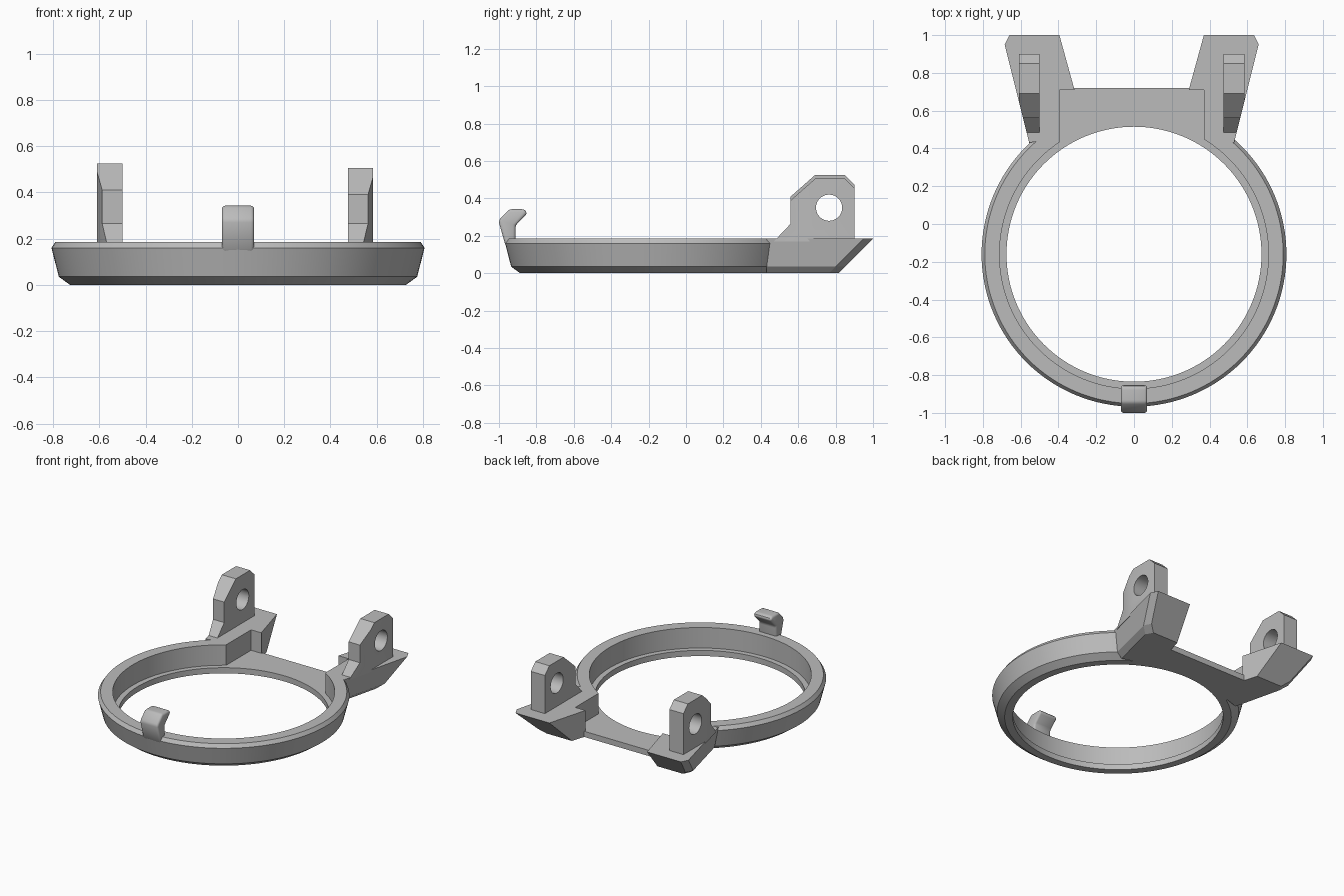
import bpy, bmesh, math
from mathutils import Vector

cube = bpy.data.objects.get("Cube")
if cube:
    bpy.data.objects.remove(cube, do_unlink=True)

grey = bpy.data.materials.new("plain grey")
grey.use_nodes = True
COLOUR = (0.5, 0.5, 0.5, 1)
grey.diffuse_color = COLOUR
grey.node_tree.nodes["Principled BSDF"].inputs["Base Color"].default_value = COLOUR

TOP, FLOOR, CY = 0.185, 0.04, -0.16   # rim height, lip height, ring centre
MID = -0.0125                         # mirror line of the hinge side


def finish(name, bm):
    bmesh.ops.recalc_face_normals(bm, faces=bm.faces)
    mesh = bpy.data.meshes.new(name)
    bm.to_mesh(mesh)
    bm.free()
    mesh.materials.append(grey)
    obj = bpy.data.objects.new(name, mesh)
    bpy.context.collection.objects.link(obj)
    return obj


def loft(loops, closed=False):
    """Skin equal-length point loops; cap the ends unless closed."""
    bm = bmesh.new()
    rows = [[bm.verts.new(p) for p in loop] for loop in loops]
    pairs = list(zip(rows, rows[1:])) + ([(rows[-1], rows[0])] if closed else [])
    for a, b in pairs:
        for i in range(len(a)):
            j = (i + 1) % len(a)
            bm.faces.new((a[i], a[j], b[j], b[i]))
    if not closed:
        bm.faces.new(rows[0])
        bm.faces.new(rows[-1])
    return bm


def cut(obj, cutter):
    mod = obj.modifiers.new("cut", 'BOOLEAN')
    mod.operation, mod.solver, mod.object = 'DIFFERENCE', 'EXACT', cutter
    bake(obj)
    bpy.data.objects.remove(cutter, do_unlink=True)


def bake(obj):
    graph = bpy.context.evaluated_depsgraph_get()
    mesh = bpy.data.meshes.new_from_object(obj.evaluated_get(graph))
    obj.modifiers.clear()
    obj.data = mesh


def smooth(obj, angle=30):
    bpy.ops.object.select_all(action='DESELECT')
    obj.select_set(True)
    bpy.context.view_layer.objects.active = obj
    bpy.ops.object.shade_smooth_by_angle(angle=math.radians(angle))


def rect(x0, x1, y0, y1, z):
    return [(x0, y0, z), (x1, y0, z), (x1, y1, z), (x0, y1, z)]


# Ring with an inner lip, opened at the back above the lip
profile = [(0.675, 0), (0.727, 0), (0.775, 0.035), (0.807, 0.16),
           (0.79, TOP), (0.712, TOP), (0.712, FLOOR), (0.675, FLOOR)]
N = 128
angles = [2 * math.pi * i / N for i in range(N)]
ring = finish("ring", loft([[(r * math.cos(a), CY + r * math.sin(a), z) for r, z in profile]
                            for a in angles], closed=True))
opening = finish("opening_cutter", loft([rect(-0.395, 0.37, 0.3, 1, z) for z in (FLOOR, 0.5)]))
opening.hide_render = True
cut(ring, opening)
smooth(ring)

# Thin bar closing the back of the ring
steps = [-0.395 + 0.765 * i / 24 for i in range(25)]
outline = [(x, CY + math.sqrt(0.69 ** 2 - x * x)) for x in steps] + [(0.37, 0.72), (-0.395, 0.72)]
finish("rear_bar", loft([[(x, y, z) for x, y in outline] for z in (0, FLOOR)]))

# Hinge blocks and ears on both sides
block_plan = [(0.53, 0.43), (0.66, 0.95), (0.635, 1.0), (0.37, 1.0),
              (0.29, 0.71), (0.37, 0.71), (0.37, 0.46)]
for side, word, ear_top in ((1, "left", 0.505), (-1, "right", 0.525)):
    def mx(x):
        return MID + side * (x - MID)

    # Block: far end slopes back under, outer edge chamfered at the bottom
    loops = []
    for z, inset in ((0, 0.065), (0.035, 0.03), (TOP, 0)):
        drop = TOP - z
        loop = []
        for i, (x, y) in enumerate(block_plan):
            if i < 3:
                x -= inset
            if i in (1, 2, 3):
                x, y = x - 0.26 * drop, y - drop
            loop.append((mx(x), y, z))
        loops.append(loop)
    finish(word + "_hinge_block", loft(loops))

    # Ear: trimmed flush with the outer side of the block
    ear_side = [(0.47, 0.17), (0.56, 0.265), (0.56, ear_top - 0.115), (0.69, ear_top),
                (0.85, ear_top), (0.90, ear_top - 0.05), (0.90, 0.17)]
    bm = loft([[(mx(x), y, z) for y, z in ear_side] for x in (0.475, 0.585)])
    p, q = [Vector((mx(x), y, 0)) for x, y in block_plan[:2]]
    normal = (q - p).cross(Vector((0, 0, 1))) * side
    cutting = bmesh.ops.bisect_plane(bm, geom=bm.verts[:] + bm.edges[:] + bm.faces[:],
                                     plane_co=p, plane_no=normal, clear_outer=True)
    bmesh.ops.holes_fill(bm, edges=[e for e in bm.edges if e.is_boundary])
    ear = finish(word + "_hinge_ear", bm)

    # Pin hole
    circle = [(0.765 + 0.07 * math.cos(a), 0.35 + 0.07 * math.sin(a)) for a in angles[::3]]
    pin = finish("pin_cutter", loft([[(mx(x), y, z) for y, z in circle] for x in (0.3, 0.8)]))
    pin.hide_render = True
    cut(ear, pin)
    smooth(ear, 25)

# Front latch hook with rounded edges
hook_side = [(-0.95, 0.13), (-0.967, 0.155), (-1.0, 0.27), (-0.995, 0.29), (-0.945, 0.342),
             (-0.865, 0.342), (-0.848, 0.32), (-0.912, 0.255), (-0.912, 0.13)]
hook = finish("latch_hook", loft([[(x, y, z) for y, z in hook_side] for x in (-0.07, 0.07)]))
bevel = hook.modifiers.new("soft edges", 'BEVEL')
bevel.width, bevel.segments = 0.014, 3
bevel.limit_method, bevel.angle_limit = 'ANGLE', math.radians(40)
bake(hook)
smooth(hook, 40)
